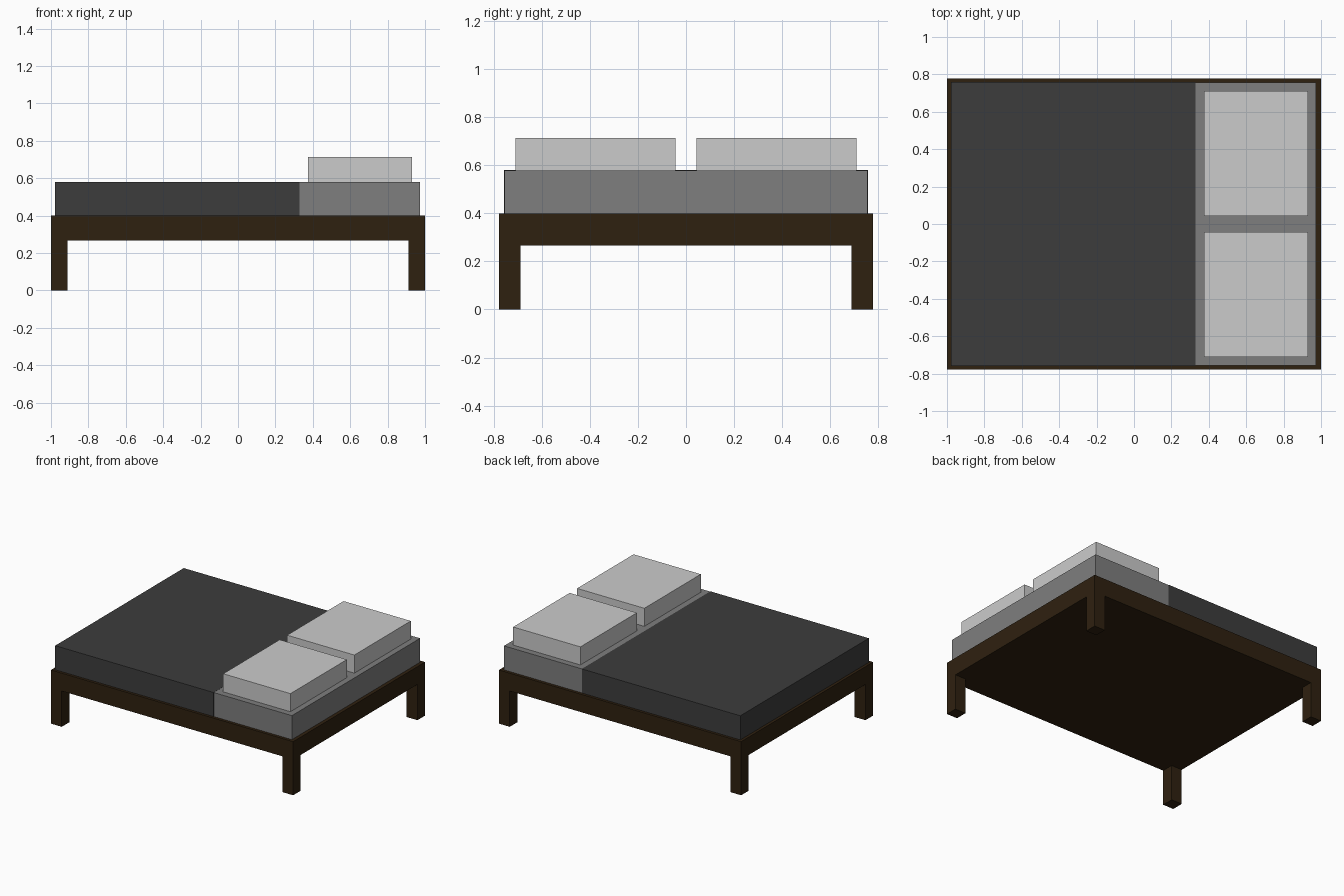
import bpy, bmesh
from mathutils import Vector

if "Cube" in bpy.data.objects:
    bpy.data.objects.remove(bpy.data.objects["Cube"])


def material(name, rgb):
    m = bpy.data.materials.new(name)
    m.diffuse_color = (*rgb, 1)
    m.use_nodes = True
    m.node_tree.nodes["Principled BSDF"].inputs["Base Color"].default_value = m.diffuse_color
    return m


wood = material("dark wood", (0.028, 0.015, 0.005))
charcoal = material("charcoal blanket", (0.046, 0.046, 0.046))
grey = material("grey sheet", (0.21, 0.21, 0.21))
pale = material("pale pillow", (0.60, 0.60, 0.60))


def box(name, lo, hi, mat):
    """Axis-aligned box between two corners."""
    lo, hi = Vector(lo), Vector(hi)
    bm = bmesh.new()
    bmesh.ops.create_cube(bm, size=1)
    bmesh.ops.scale(bm, vec=hi - lo, verts=bm.verts)
    bmesh.ops.translate(bm, vec=(lo + hi) / 2, verts=bm.verts)
    mesh = bpy.data.meshes.new(name)
    bm.to_mesh(mesh)
    bm.free()
    mesh.materials.append(mat)
    ob = bpy.data.objects.new(name, mesh)
    bpy.context.collection.objects.link(ob)
    return ob


def mirror(ob, x=False, y=True):
    """Repeat a part across the centre planes."""
    mod = ob.modifiers.new("mirror", 'MIRROR')
    mod.use_axis = (x, y, False)
    mod.use_mirror_merge = False


# Solid frame and four corner legs
box("bed_frame", (-1, -0.778, 0.267), (1, 0.778, 0.40), wood)
leg = box("legs", (0.911, 0.689, 0), (1, 0.778, 0.267), wood)
mirror(leg, x=True)

# Blanket over the foot end, sheet-covered mattress at the head end
box("blanket", (-0.979, -0.758, 0.40), (0.33, 0.758, 0.58), charcoal)
box("mattress", (0.33, -0.756, 0.40), (0.974, 0.756, 0.579), grey)

# Two pillows
pillow = box("pillows", (0.375, 0.044, 0.579), (0.93, 0.71, 0.714), pale)
mirror(pillow)
